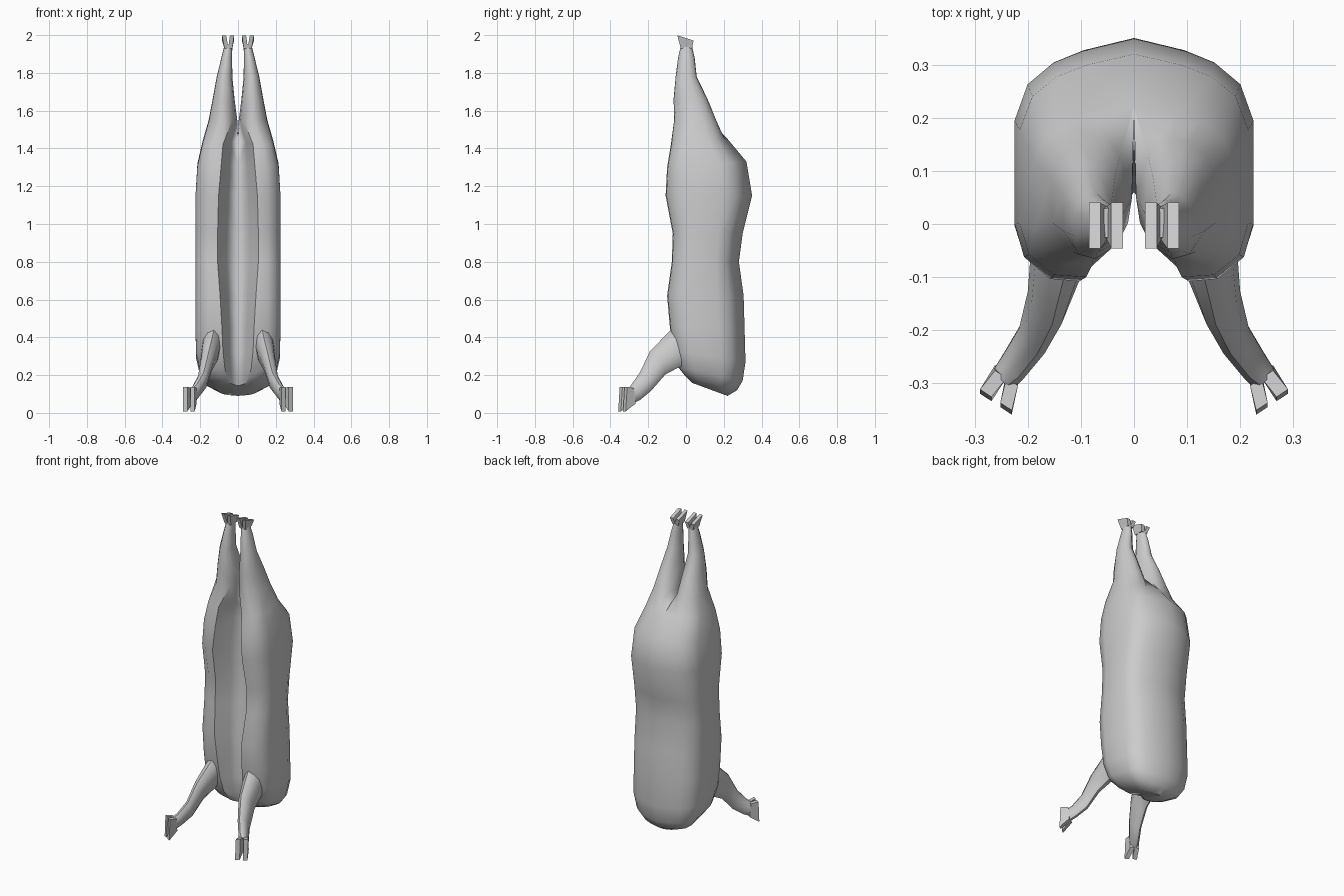
import bpy, bmesh
from math import cos, sin, radians
from mathutils import Vector as V

if "Cube" in bpy.data.objects:
    bpy.data.objects.remove(bpy.data.objects["Cube"])


def loft(name, rings, angle=50):
    """Skin closed rings, cap both ends, mirror across x = 0."""
    bm = bmesh.new()
    rows = [[bm.verts.new(p) for p in r] for r in rings]
    n = len(rows[0])
    for a, b in zip(rows, rows[1:]):
        for i in range(n):
            j = (i + 1) % n
            quad = [a[i], a[j], b[j], b[i]]
            if any(abs(v.co.x) > 1e-4 for v in quad):  # skip the centre plane
                bm.faces.new(quad)
    bm.faces.new(rows[0])
    bm.faces.new(rows[-1])
    bmesh.ops.recalc_face_normals(bm, faces=bm.faces)
    # an open half can be flipped by recalc: test its outermost face
    f = max(bm.faces, key=lambda f: f.calc_center_median().x)
    if f.normal.x < 0:
        bmesh.ops.reverse_faces(bm, faces=bm.faces)
    me = bpy.data.meshes.new(name)
    bm.to_mesh(me)
    bm.free()
    ob = bpy.data.objects.new(name, me)
    bpy.context.collection.objects.link(ob)
    bpy.context.view_layer.objects.active = ob
    bpy.ops.object.select_all(action='DESELECT')
    ob.select_set(True)
    bpy.ops.object.shade_smooth_by_angle(angle=radians(angle))
    m = ob.modifiers.new("mirror", 'MIRROR')
    m.use_clip = True
    return ob


def torso_ring(zf, zb, w, xe, yf, yb, ya):
    """Half cross-section: groove centre, cut edge, flank, back."""
    d = yb - yf
    pts = [(0, ya), (xe * .55, yf + (ya - yf) * .5), (xe, yf)]
    pts += [(w * fx, yf + d * fy) for fx, fy in
            [(.7, .01), (.92, .1), (1, .24), (1, .66), (.89, .81),
             (.67, .9), (.42, .95), (0, 1)]]
    return [(x, y, zf + (zb - zf) * (y - yf) / d) for x, y in pts]


def shank_ring(z, xi, xo, yf, yb):
    angles = [180, 205, 228, 265, 295, 335, 20, 45, 70, 95, 135]
    cx, cy, rx, ry = (xi + xo) / 2, (yf + yb) / 2, (xo - xi) / 2, (yb - yf) / 2
    return [(cx + rx * cos(radians(a)), cy + ry * sin(radians(a)), z) for a in angles]


# torso with split belly, running up into the hind legs
torso = [
    (.16, .09, .10, .05, .03, .22, .075),
    (.19, .12, .165, .06, .00, .27, .07),
    (.24, .17, .20, .07, -.04, .30, .06),
    (.33, .27, .222, .08, -.065, .315, .06),
    (.45, .45, .225, .085, -.085, .31, .07),
    (.62, .62, .225, .095, -.10, .305, .08),
    (.80, .80, .225, .108, -.075, .28, .09),
    (.95, .95, .225, .108, -.07, .30, .10),
    (1.15, 1.15, .225, .103, -.108, .35, .12),
    (1.30, 1.33, .215, .09, -.10, .32, .14),
    (1.42, 1.45, .187, .08, -.08, .22, .15),
]
shanks = [
    (1.55, .004, .16, -.063, .16), (1.66, .018, .138, -.066, .115),
    (1.78, .03, .115, -.055, .057), (1.88, .031, .09, -.042, .046),
    (1.95, .03, .072, -.026, .03),
]
loft("carcass_body", [torso_ring(*t) for t in torso] + [shank_ring(*s) for s in shanks])

# front legs: centre, half-width across, half-height vector
across = V((.83, .55, 0))
legs = [
    ((.14, -.01, .36), .06, (0, -.045, .10)),
    ((.148, -.075, .325), .055, (0, -.025, .09)),
    ((.165, -.15, .265), .042, (0, -.035, .065)),
    ((.19, -.215, .165), .032, (0, -.025, .052)),
    ((.225, -.265, .11), .028, (0, -.02, .042)),
    ((.245, -.292, .09), .026, (0, -.008, .042)),
]
loft("front_leg", [[V(c) + across * (w * cos(a)) + V(h) * sin(a)
                    for a in (radians(36 * k) for k in range(10))]
                   for c, w, h in legs])


def toe(name, base, tip, u, v0, v1, w0, w1):
    """Four-sided hoof toe flaring from base to tip."""
    sq = [(-1, -1), (1, -1), (1, 1), (-1, 1)]
    loft(name, [[V(c) + V(u) * (w * a) + V(v) * b for a, b in sq]
                for c, w, v in ((base, w0, v0), (tip, w1, v1))], 30)


# cloven hooves, two toes per foot
for s, side in ((-1, "inner"), (1, "outer")):
    toe("hind_hoof_" + side, (.051 + s * .010, .002, 1.93), (.053 + s * .021, -.003, 1.985),
        (1, 0, 0), (0, -.03, 0), (0, -.043, .014), .011, .011)
    toe("front_hoof_" + side, V((.24, -.285, .09)) + across * (s * .013),
        V((.26, -.335, .073)) + across * (s * .023),
        across, (0, -.005, .04), (0, .004, .065), .013, .013)
